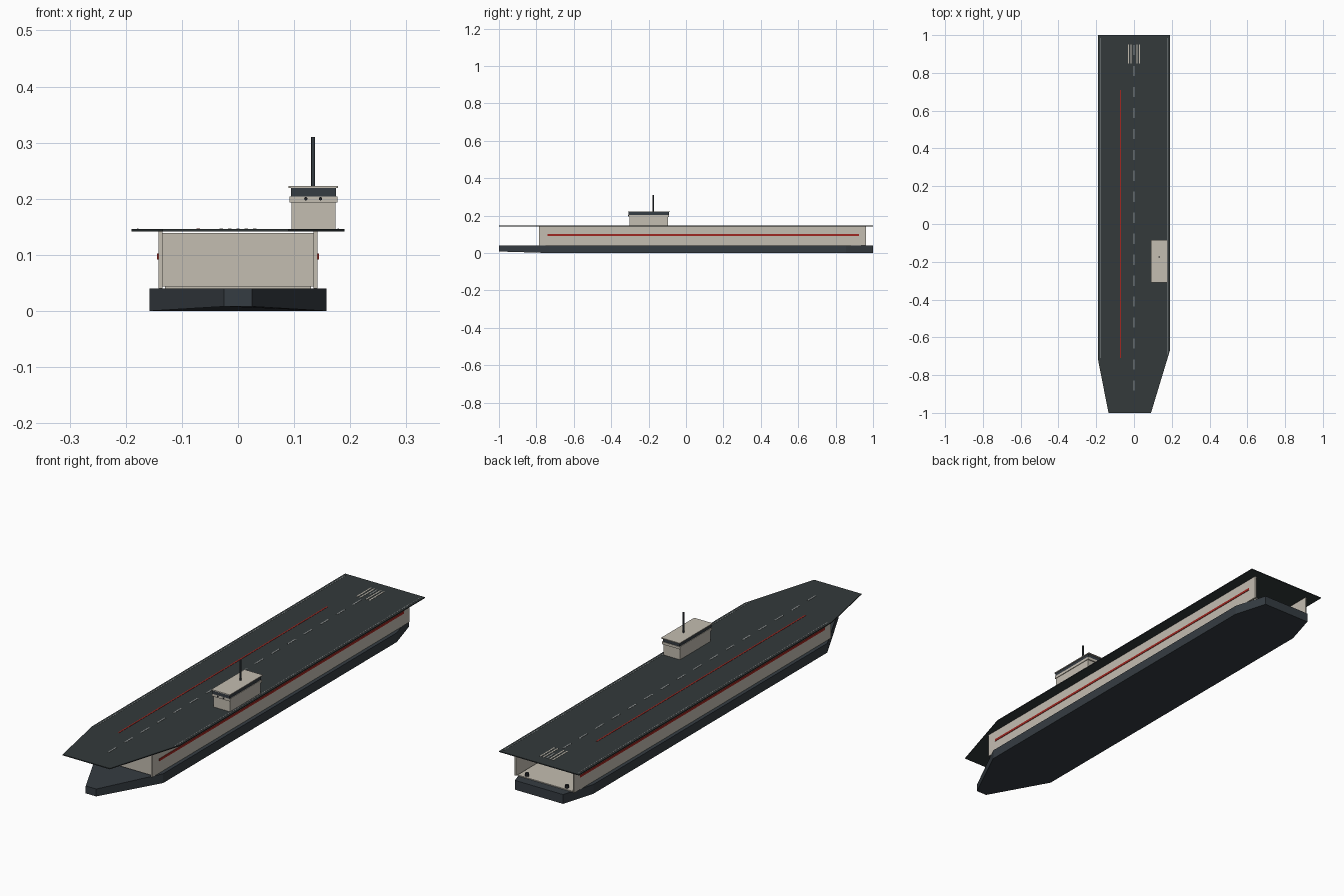
import bpy
import bmesh

if "Cube" in bpy.data.objects:
    bpy.data.objects.remove(bpy.data.objects["Cube"])


def material(name, rgb):
    m = bpy.data.materials.new(name)
    m.diffuse_color = (*rgb, 1)
    m.use_nodes = True
    m.node_tree.nodes["Principled BSDF"].inputs["Base Color"].default_value = m.diffuse_color
    return m


TAN = material("warm_grey", (0.55, 0.51, 0.44))
HULL = material("hull_dark", (0.036, 0.045, 0.054))
DECK = material("deck_dark", (0.033, 0.042, 0.044))
RED = material("red_paint", (0.35, 0.02, 0.015))
GREY = material("line_grey", (0.28, 0.30, 0.30))
BLACK = material("black_metal", (0.015, 0.017, 0.02))


def finish(bm, name, mat):
    bmesh.ops.recalc_face_normals(bm, faces=bm.faces[:])
    mesh = bpy.data.meshes.new(name)
    bm.to_mesh(mesh)
    bm.free()
    obj = bpy.data.objects.new(name, mesh)
    bpy.context.collection.objects.link(obj)
    mesh.materials.append(mat)
    return obj


def prism(name, outline, z0, z1, mat):
    """Extrude a plan outline from z0 to z1."""
    bm = bmesh.new()
    low = [bm.verts.new((x, y, z0)) for x, y in outline]
    top = [bm.verts.new((x, y, z1)) for x, y in outline]
    bm.faces.new(low)
    bm.faces.new(top)
    n = len(outline)
    for i in range(n):
        j = (i + 1) % n
        bm.faces.new((low[i], low[j], top[j], top[i]))
    return finish(bm, name, mat)


def box(name, x0, x1, y0, y1, z0, z1, mat):
    return prism(name, [(x0, y0), (x1, y0), (x1, y1), (x0, y1)], z0, z1, mat)


def cylinder(name, r, depth, loc, mat, rot=(0, 0, 0), sides=12):
    bpy.ops.mesh.primitive_cylinder_add(vertices=sides, radius=r, depth=depth,
                                        location=loc, rotation=rot)
    obj = bpy.context.object
    obj.name = name
    obj.data.materials.append(mat)
    bpy.ops.object.shade_smooth_by_angle()
    return obj


# Hull: tapered bow and stern, keel slightly raised at the bow
half = [(0.025, -1), (0.158, -0.735), (0.158, 0.855), (0.115, 1)]
hull = prism("hull", half + [(-x, y) for x, y in reversed(half)], 0, 0.04, HULL)
for v in hull.data.vertices:
    if v.co.y < -0.99 and v.co.z < 0.01:
        v.co.z = 0.008

# Hangar: floor, front bulkhead, side walls; open at the stern
box("hangar_floor", -0.13, 0.13, -0.77, 0.96, 0.039, 0.044, TAN)
box("front_bulkhead", -0.136, 0.136, -0.78, -0.772, 0.044, 0.139, TAN)
for s, side in ((1, "right"), (-1, "left")):
    def span(a, b):
        return sorted((s * a, s * b))
    box(side + "_hangar_wall", *span(0.135, 0.142), -0.785, 0.963, 0.04, 0.142, TAN)
    box(side + "_red_stripe", *span(0.1415, 0.144), -0.74, 0.925, 0.092, 0.102, RED)
    box(side + "_deck_edge_line", *span(0.177, 0.18),
        -0.69 if s > 0 else -0.71, 0.985, 0.145, 0.1468, GREY)
    cylinder(side + "_stern_bollard", 0.008, 0.012, (s * 0.095, 0.945, 0.05), BLACK)

# Flight deck with asymmetric bow
prism("flight_deck", [(-0.19, 1), (-0.19, -0.72), (-0.135, -1), (0.09, -1),
                      (0.19, -0.67), (0.19, 1)], 0.142, 0.146, DECK)

# Deck markings
for i in range(17):
    y = -0.855 + i * 0.111
    box(f"centre_dash_{i}", -0.003, 0.003, y - 0.027, y + 0.027, 0.1455, 0.147, GREY)
for i, x in enumerate((-0.03, -0.015, 0.015, 0.03)):
    box(f"threshold_bar_{i}", x - 0.003, x + 0.003, 0.85, 0.95, 0.1455, 0.147, TAN)
box("deck_red_line", -0.074, -0.068, -0.71, 0.71, 0.1455, 0.147, RED)

# Island tower, stacked upward
box("island_body", 0.095, 0.174, -0.303, -0.095, 0.146, 0.205, TAN)
box("island_walkway", 0.092, 0.177, -0.308, -0.09, 0.193, 0.204, TAN)
box("bridge_windows", 0.0945, 0.1745, -0.308, -0.092, 0.204, 0.219, HULL)
box("island_roof", 0.09, 0.178, -0.31, -0.085, 0.219, 0.2225, TAN)
cylinder("mast", 0.0035, 0.09, (0.134, -0.175, 0.265), HULL)
for i, x in enumerate((0.121, 0.147)):
    cylinder(f"island_lamp_{i}", 0.003, 0.004, (x, -0.309, 0.2), BLACK, (1.5708, 0, 0))
